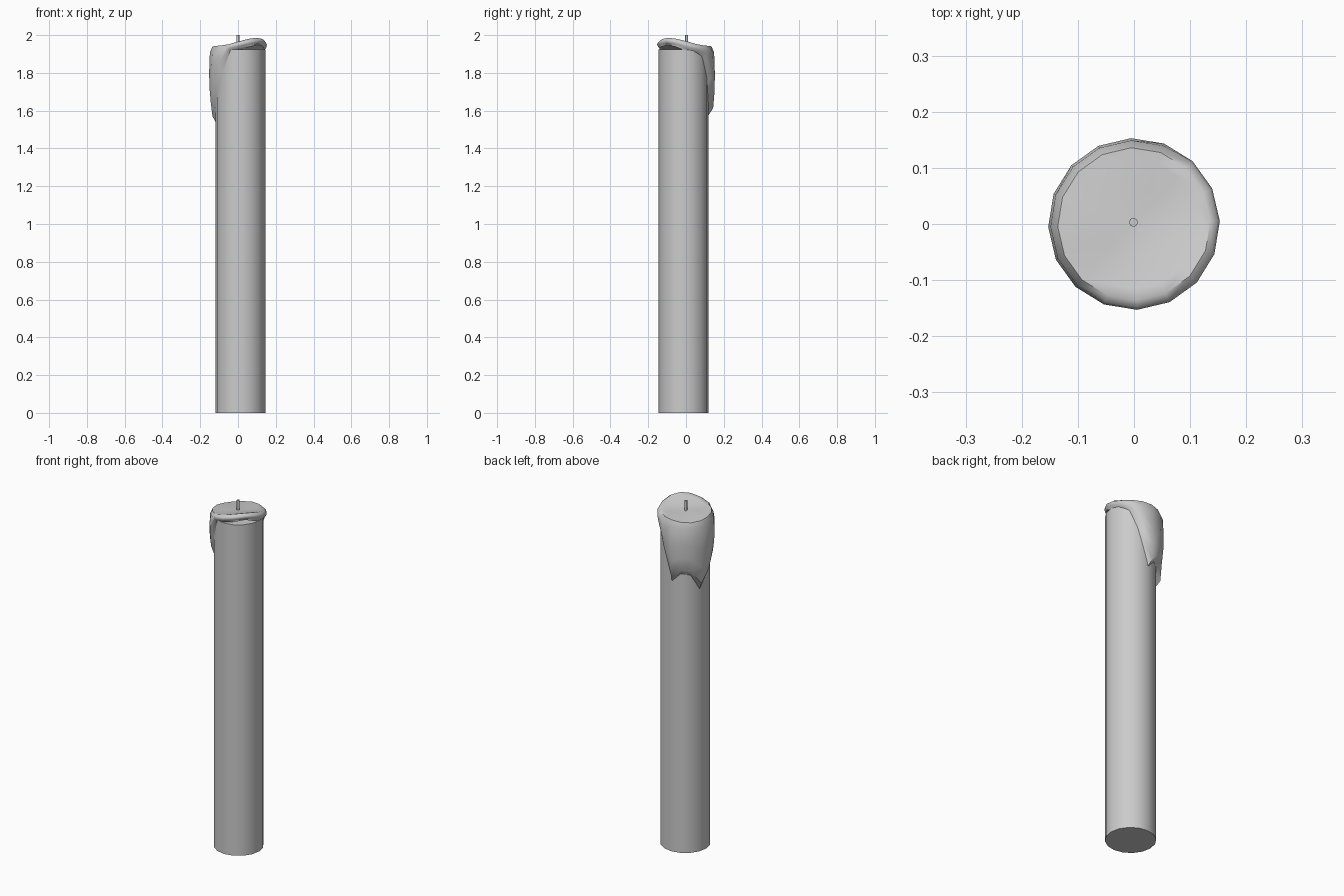
import bpy, bmesh, math

if "Cube" in bpy.data.objects:
    bpy.data.objects.remove(bpy.data.objects["Cube"])

N = 16
CX, CY, R = 0.0125, -0.0125, 0.1325   # the shaft sits slightly off the wax cap's centre


def finish(name, bm):
    bmesh.ops.recalc_face_normals(bm, faces=bm.faces)
    me = bpy.data.meshes.new(name)
    bm.to_mesh(me)
    bm.free()
    ob = bpy.data.objects.new(name, me)
    bpy.context.collection.objects.link(ob)
    bpy.ops.object.select_all(action='DESELECT')
    ob.select_set(True)
    bpy.context.view_layer.objects.active = ob
    bpy.ops.object.shade_smooth_by_angle(angle=math.radians(50))
    return ob


def cylinder(name, x, y, r, z0, z1, sides):
    bm = bmesh.new()
    bmesh.ops.create_cone(bm, cap_ends=True, segments=sides, radius1=r, radius2=r, depth=z1 - z0)
    bmesh.ops.translate(bm, verts=bm.verts, vec=(x, y, (z0 + z1) / 2))
    return finish(name, bm)


# Candle shaft and wick
cylinder("candle_shaft", CX, CY, R, 0, 1.925, N)
cylinder("wick", -0.001, 0.003, 0.008, 1.92, 2.0, 8)

# Melted wax: lower drip edge and rim height for each direction, from +x anticlockwise
drip = [1.92, 1.91, 1.88, 1.75, 1.57, 1.62, 1.61, 1.52,
        1.60, 1.69, 1.80, 1.92, 1.93, 1.94, 1.95, 1.94]
rim = [1.967, 1.952, 1.945, 1.942, 1.938, 1.932, 1.93, 1.932,
       1.938, 1.942, 1.945, 1.952, 1.967, 1.980, 1.986, 1.980]

bm = bmesh.new()
columns = []
for i in range(N):
    a = 2 * math.pi * i / N + math.radians(2)
    c, s = math.cos(a), math.sin(a)
    low, top = drip[i], rim[i]
    length = top - low
    edge = (CX + (R - 0.004) * c, CY + (R - 0.004) * s, low)
    ring = [(0.144, low + 0.12 * length), (0.151, low + 0.35 * length),
            (0.153, low + 0.6 * length), (0.149, top - 0.2 * min(length, 0.15)),
            (0.136, top), (0.115, top - 0.2 * (top - 1.942)),
            (0.065, 1.944 + 0.25 * (top - 1.944))]
    pts = [edge] + [(r * c, r * s, z) for r, z in ring]
    columns.append([bm.verts.new(p) for p in pts])
centre = bm.verts.new((0, 0, 1.943))
under = bm.verts.new((CX, CY, 1.90))
for a, b in zip(columns, columns[1:] + columns[:1]):
    for k in range(len(a) - 1):
        bm.faces.new((a[k], b[k], b[k + 1], a[k + 1]))
    bm.faces.new((a[-1], b[-1], centre))
    bm.faces.new((b[0], a[0], under))
finish("melted_wax_cap", bm)
